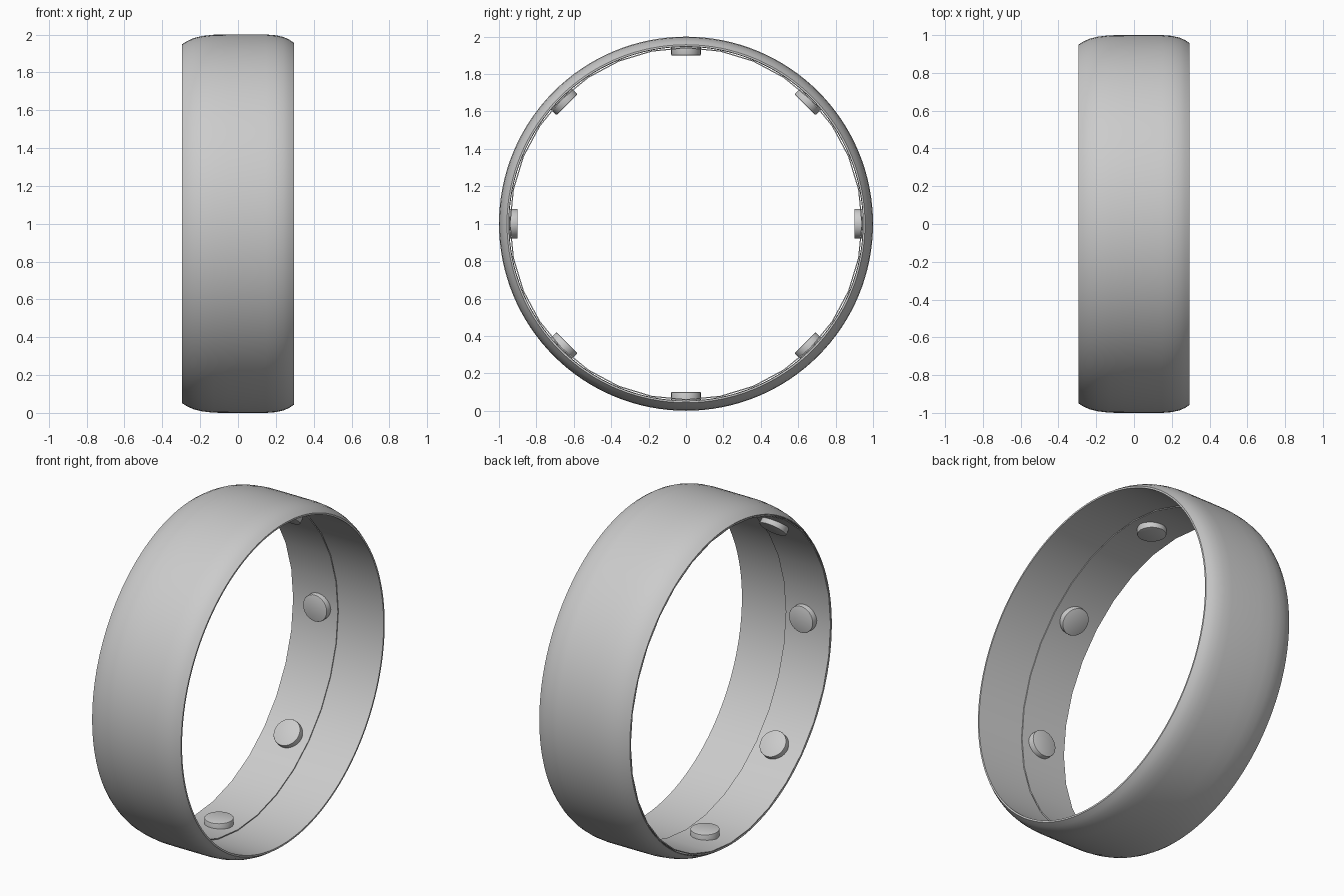
import bpy, bmesh, math
from mathutils import Matrix, Vector

cube = bpy.data.objects.get("Cube")
if cube:
    bpy.data.objects.remove(cube, do_unlink=True)

CENTRE = Vector((0, 0, 1))

grey = bpy.data.materials.new("plain grey")
grey.use_nodes = True
COLOUR = (0.6, 0.6, 0.6, 1)
grey.diffuse_color = COLOUR
grey.node_tree.nodes["Principled BSDF"].inputs["Base Color"].default_value = COLOUR


def finish(name, bm, angle=30):
    """Turn a bmesh into a smooth-shaded object with sharp edges kept."""
    bmesh.ops.recalc_face_normals(bm, faces=bm.faces)
    mesh = bpy.data.meshes.new(name)
    bm.to_mesh(mesh)
    bm.free()
    mesh.materials.append(grey)
    obj = bpy.data.objects.new(name, mesh)
    bpy.context.collection.objects.link(obj)
    bpy.ops.object.select_all(action="DESELECT")
    obj.select_set(True)
    bpy.context.view_layer.objects.active = obj
    bpy.ops.object.shade_smooth_by_angle(angle=math.radians(angle))
    return obj


def ring(name, profile, steps):
    """Revolve a closed (x, radius) profile around the ring's x axis."""
    bm = bmesh.new()
    loops = []
    for i in range(steps):
        a = math.tau * i / steps
        loops.append([bm.verts.new((x, r * math.sin(a), CENTRE.z + r * math.cos(a)))
                      for x, r in profile])
    n = len(profile)
    for i in range(steps):
        here, after = loops[i], loops[(i + 1) % steps]
        for j in range(n):
            k = (j + 1) % n
            bm.faces.new((here[j], here[k], after[k], after[j]))
    return finish(name, bm)


# Outer band: long soft curve on the right side, tighter curve on the left
ring("outer_band", [
    (-0.295, 0.945), (-0.295, 0.949), (-0.27, 0.965), (-0.235, 0.981),
    (-0.19, 0.992), (-0.13, 0.999), (-0.05, 1.0), (0.15, 1.0),
    (0.20, 0.996), (0.24, 0.987), (0.27, 0.974), (0.295, 0.957),
    (0.295, 0.947),
], 128)

# Thin inner sleeve covering half the width, leaving a small step at the middle
ring("inner_sleeve", [
    (-0.294, 0.938), (-0.294, 0.944), (0.0, 0.944), (0.0, 0.938),
], 32)

# Eight round sensor studs pointing at the ring's centre
for i in range(8):
    bm = bmesh.new()
    bmesh.ops.create_cone(bm, cap_ends=True, segments=32,
                          radius1=0.079, radius2=0.079, depth=0.044)
    rim = [e for e in bm.edges if all(v.co.z < 0 for v in e.verts)]
    bmesh.ops.bevel(bm, geom=rim, offset=0.004, segments=2, affect="EDGES", profile=0.5)
    place = (Matrix.Translation(CENTRE) @ Matrix.Rotation(math.tau * i / 8, 4, "X")
             @ Matrix.Translation((-0.125, 0, 0.922)))
    bmesh.ops.transform(bm, matrix=place, verts=bm.verts)
    finish(f"sensor_stud_{i + 1}", bm)
